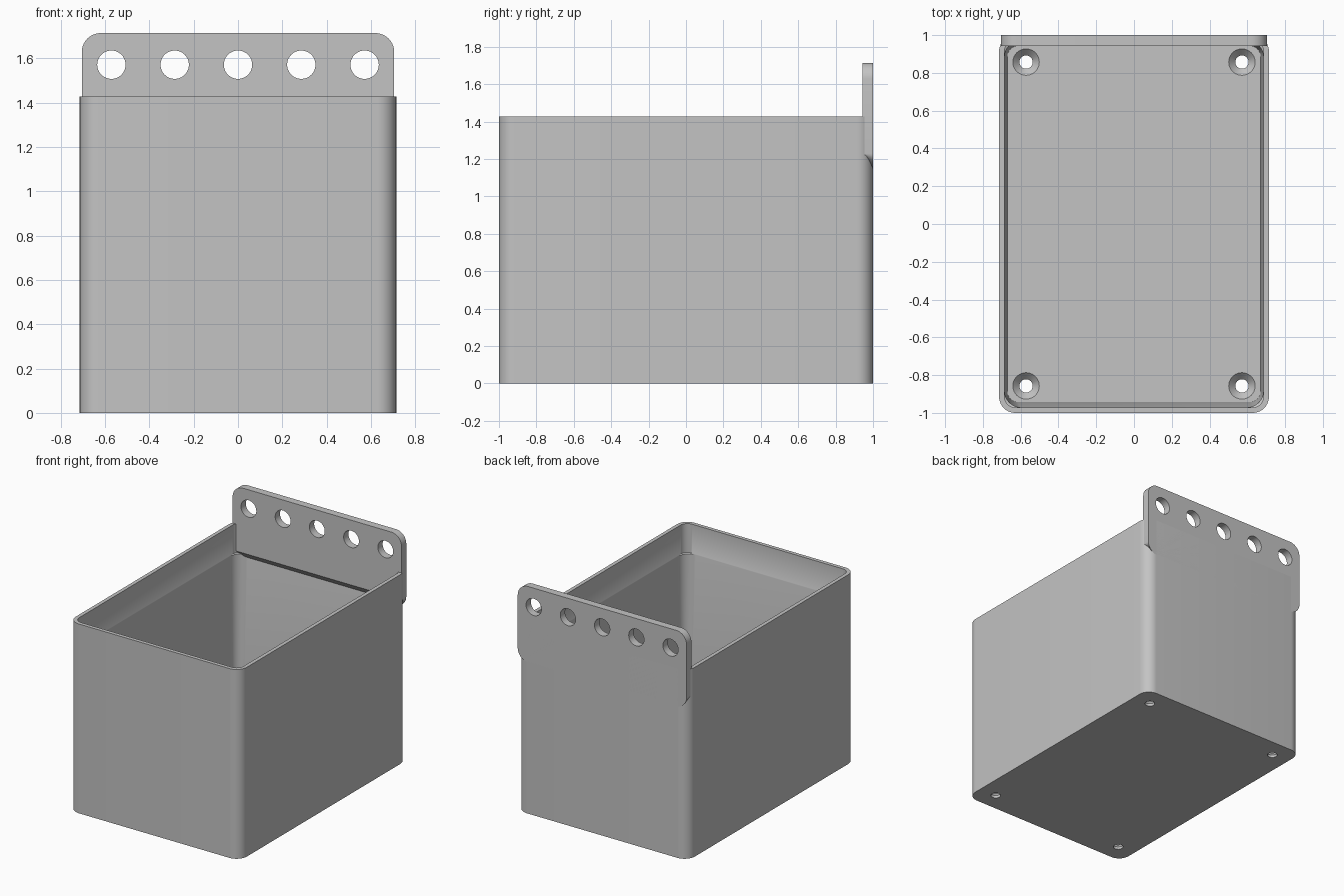
import bpy, bmesh
from math import sin, cos, pi, radians

cube = bpy.data.objects.get("Cube")
if cube:
    bpy.data.objects.remove(cube, do_unlink=True)

grey = bpy.data.materials.new("plain_grey")
grey.use_nodes = True
grey.diffuse_color = (0.55, 0.55, 0.55, 1)
grey.node_tree.nodes["Principled BSDF"].inputs["Base Color"].default_value = grey.diffuse_color

UNIT = 2 / 70          # one wall thickness
WALL, DOUBLE = UNIT, 2 * UNIT
HALF_X, HALF_Y, RIM = 25 * UNIT, 1.0, 50 * UNIT
RADIUS = 3 * UNIT


def rounded_rect(hx, hy, r, steps=10):
    """Outline of a rounded rectangle, counter-clockwise."""
    pts = []
    for i, (sx, sy) in enumerate([(1, 1), (-1, 1), (-1, -1), (1, -1)]):
        for k in range(steps + 1):
            a = pi / 2 * (i + k / steps)
            pts.append((sx * (hx - r) + r * cos(a), sy * (hy - r) + r * sin(a)))
    return pts


def circle(x, y, r, n=48):
    return [(x + r * cos(2 * pi * k / n), y + r * sin(2 * pi * k / n)) for k in range(n)]


def loft(name, rings):
    """Solid through rings of 3D points, with capped ends."""
    bm = bmesh.new()
    loops = [[bm.verts.new(p) for p in ring] for ring in rings]
    n = len(loops[0])
    for low, high in zip(loops, loops[1:]):
        for i in range(n):
            j = (i + 1) % n
            bm.faces.new((low[i], low[j], high[j], high[i]))
    bm.faces.new(loops[0][::-1])
    bm.faces.new(loops[-1])
    bmesh.ops.recalc_face_normals(bm, faces=bm.faces)
    mesh = bpy.data.meshes.new(name)
    bm.to_mesh(mesh)
    bm.free()
    mesh.materials.append(grey)
    obj = bpy.data.objects.new(name, mesh)
    bpy.context.collection.objects.link(obj)
    return obj


def upright(outline, z):
    return [(x, y, z) for x, y in outline]


def facing(outline, y):
    return [(x, y, z) for x, z in outline]


def select(obj):
    bpy.ops.object.select_all(action='DESELECT')
    obj.select_set(True)
    bpy.context.view_layer.objects.active = obj


def cut(obj, cutter):
    select(obj)
    mod = obj.modifiers.new("cut", 'BOOLEAN')
    mod.operation, mod.solver, mod.object = 'DIFFERENCE', 'EXACT', cutter
    bpy.ops.object.modifier_apply(modifier=mod.name)
    bpy.data.objects.remove(cutter, do_unlink=True)


# Bin body with a slightly tapering cavity
outer = rounded_rect(HALF_X, HALF_Y, RADIUS)
bin_body = loft("bin_body", [upright(outer, 0), upright(outer, RIM)])
inner_x, inner_y = HALF_X - WALL, HALF_Y - WALL
mouth = rounded_rect(inner_x, inner_y, DOUBLE)
cut(bin_body, loft("cavity_cutter", [
    upright(rounded_rect(inner_x - 0.015, HALF_Y - DOUBLE, DOUBLE), DOUBLE),
    upright(rounded_rect(inner_x - 0.001, inner_y - 0.001, RADIUS), 1.205),
    upright(mouth, 1.21),
    upright(mouth, RIM + 0.1)]))

# Countersunk screw holes in the floor
for sx in (-1, 1):
    for sy in (-1, 1):
        x, y = sx * 20 * UNIT, sy * 30 * UNIT
        cut(bin_body, loft("screw_cutter", [
            upright(circle(x, y, r), z)
            for r, z in ((0.035, -0.05), (0.035, 0.02), (0.07, DOUBLE), (0.078, 0.066))]))

# Hanging plate, its inner lower edge sloping down to the back
bottom, top = 40 * UNIT, 60 * UNIT
middle = (bottom + top) / 2
plate = [(x, z + middle) for x, z in rounded_rect(0.705, (top - bottom) / 2, RADIUS)]
inner_plate = [(x, max(z, 1.225 - 0.0001 * abs(x))) for x, z in plate]
hanging_plate = loft("hanging_plate",
                     [facing(inner_plate, HALF_Y - DOUBLE), facing(plate, HALF_Y)])

# Row of hanging holes
for i in range(-2, 3):
    hole = circle(i * 10 * UNIT, 55 * UNIT, 0.064)
    cut(hanging_plate, loft("hole_cutter", [facing(hole, 0.9), facing(hole, 1.1)]))

for obj in (bin_body, hanging_plate):
    select(obj)
    bpy.ops.object.shade_smooth_by_angle(angle=radians(30))
